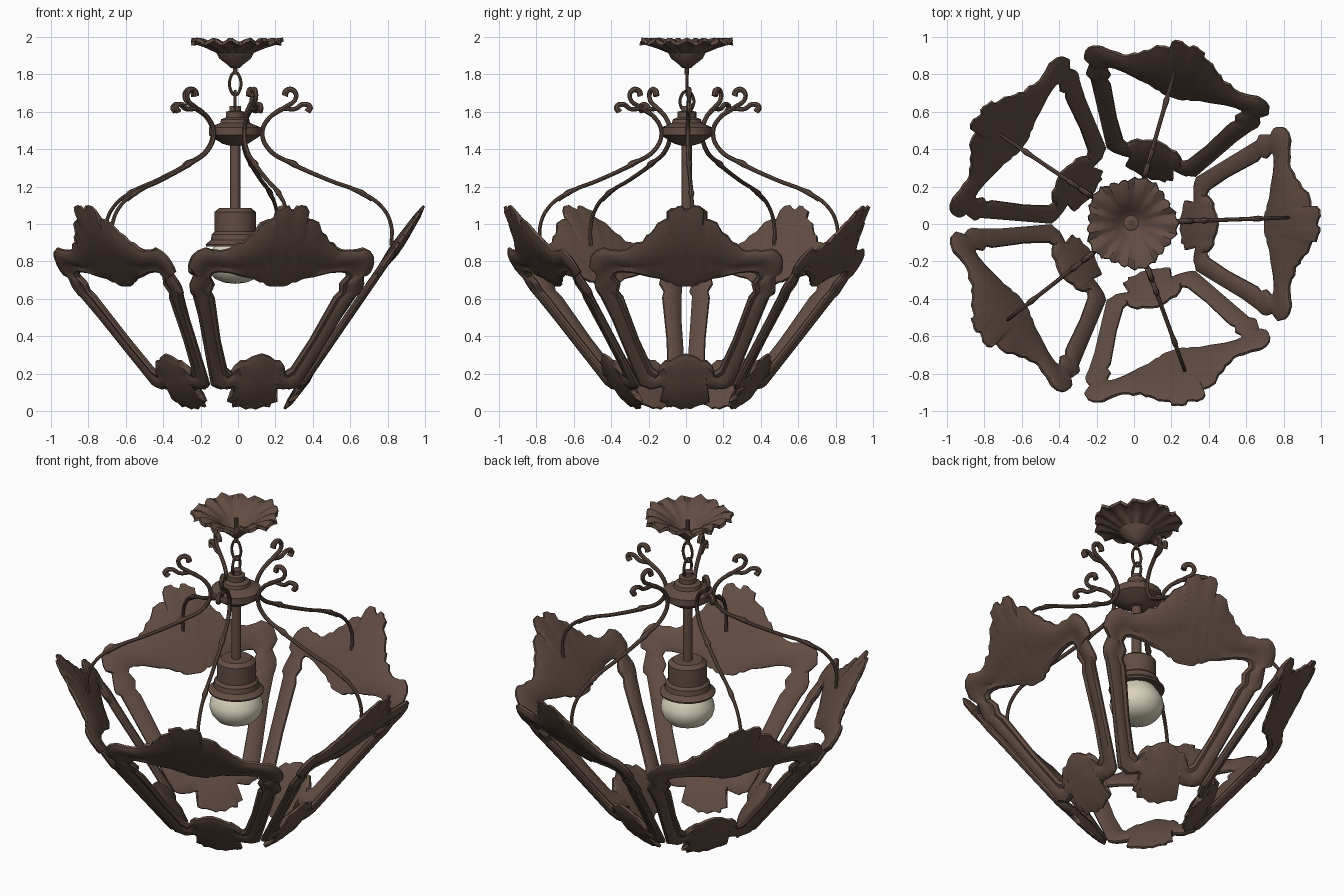
import bpy, bmesh, math, random
from mathutils import Vector

if "Cube" in bpy.data.objects:
    bpy.data.objects.remove(bpy.data.objects["Cube"])

random.seed(4)
CX, CY = -0.015, 0.005
TAU = 2 * math.pi


def material(name, rgb):
    m = bpy.data.materials.new(name)
    m.diffuse_color = (*rgb, 1)
    m.use_nodes = True
    m.node_tree.nodes["Principled BSDF"].inputs["Base Color"].default_value = m.diffuse_color
    return m


BRONZE = material("dark_bronze", (0.122, 0.075, 0.057))
GLASS = material("warm_white_glass", (0.70, 0.65, 0.51))


def add_mesh(name, bm, mat):
    bmesh.ops.remove_doubles(bm, verts=bm.verts, dist=0.0004)
    bmesh.ops.recalc_face_normals(bm, faces=bm.faces)
    me = bpy.data.meshes.new(name)
    bm.to_mesh(me)
    bm.free()
    me.materials.append(mat)
    ob = bpy.data.objects.new(name, me)
    bpy.context.collection.objects.link(ob)
    return ob


def lathe(name, profile, mat=BRONZE, n=24, ripple=None):
    """Spin (radius, z) points; ripple(angle, radius, z) may reshape each point."""
    bm = bmesh.new()
    rows = []
    for r, z in profile:
        row = []
        for i in range(n):
            a = TAU * i / n
            rr, zz = ripple(a, r, z) if ripple else (r, z)
            row.append(bm.verts.new((CX + rr * math.cos(a), CY + rr * math.sin(a), zz)))
        rows.append(row)
    for p, q in zip(rows, rows[1:]):
        for i in range(n):
            j = (i + 1) % n
            bm.faces.new((p[i], p[j], q[j], q[i]))
    return add_mesh(name, bm, mat)


def tube(name, paths, angle=0, closed=False):
    """Paths of (radius, z, thickness) in a vertical plane turned by angle."""
    cu = bpy.data.curves.new(name, 'CURVE')
    cu.dimensions = '3D'
    cu.bevel_depth = 1.0
    cu.bevel_resolution = 2
    cu.resolution_u = 5
    cu.use_fill_caps = True
    for path in paths:
        sp = cu.splines.new('BEZIER')
        sp.bezier_points.add(len(path) - 1)
        sp.use_cyclic_u = closed
        for bp, (r, z, t) in zip(sp.bezier_points, path):
            bp.co = (CX + r * math.cos(angle), CY + r * math.sin(angle), z)
            bp.radius = t
            bp.handle_left_type = bp.handle_right_type = 'AUTO'
    tmp = bpy.data.objects.new(name + "_curve", cu)
    bpy.context.collection.objects.link(tmp)
    dg = bpy.context.evaluated_depsgraph_get()
    me = bpy.data.meshes.new_from_object(tmp.evaluated_get(dg))
    bpy.data.objects.remove(tmp)
    me.materials.clear()
    me.materials.append(BRONZE)
    ob = bpy.data.objects.new(name, me)
    bpy.context.collection.objects.link(ob)
    return ob


# --- ornate frame panels: half outline as (across, height), outer and inner edge
OUTER = [(0, 1.08), (.05, 1.10), (.09, 1.075), (.10, 1.03), (.16, 1.0), (.20, .95),
         (.24, .91), (.30, .87), (.36, .855), (.45, .865), (.51, .83), (.525, .77),
         (.485, .73), (.48, .65), (.45, .62), (.35, .38), (.25, .14), (.20, .12),
         (.12, .125), (.10, .09), (.135, .06), (.10, .03), (.05, .03), (0, .01)]
INNER = [(0, .67), (.02, .67), (.04, .67), (.06, .675), (.08, .69), (.10, .69),
         (.14, .71), (.20, .72), (.28, .74), (.34, .745), (.37, .74), (.38, .72),
         (.35, .68), (.36, .64), (.335, .61), (.25, .38), (.18, .23), (.15, .21),
         (.14, .24), (.11, .27), (.08, .27), (.05, .29), (.02, .30), (0, .305)]
# cross-section: (fraction from outer to inner edge, relief off the panel plane)
SECTION = [(0, .006), (.12, .020), (.35, .024), (.55, .020), (.70, .012), (.88, .018),
           (1, .006), (1, -.006), (.85, -.016), (.5, -.020), (.15, -.016), (0, -.006)]


def full_loop(half):
    pts = half + [(-v, z) for v, z in half[-2:0:-1]]
    out = []
    for (a, b), (c, d) in zip(pts, pts[1:] + pts[:1]):
        out += [(a, b), ((a + c) / 2, (b + d) / 2)]
    return out


def ragged(pts):
    """Uneven cast-leaf edge on the ornaments, straight side bars left clean."""
    res = []
    for v, z in pts:
        j = 0 if .14 <= z < .62 else .009
        res.append((v + random.uniform(-j, j), max(.008, min(1.1, z + random.uniform(-j, j)))))
    return res


OUT_LOOP, IN_LOOP = ragged(full_loop(OUTER)), full_loop(INNER)


def panel(name, angle):
    bm = bmesh.new()
    rad = Vector((math.cos(angle), math.sin(angle), 0))
    tan = Vector((-math.sin(angle), math.cos(angle), 0))
    nrm = rad * .824 - Vector((0, 0, .566))
    rings = []
    for t, h in SECTION:
        ring = []
        for (vo, zo), (vi, zi) in zip(OUT_LOOP, IN_LOOP):
            v, z = vo + (vi - vo) * t, zo + (zi - zo) * t
            swell = .014 * math.exp(-(v / .2) ** 2 - ((z - .86) / .1) ** 2)
            swell += .012 * math.exp(-(v / .1) ** 2 - ((z - .2) / .06) ** 2)
            off = h + (swell if h > 0 else -swell * .5)
            p = Vector((CX, 0, z)) + rad * (.255 + .687 * z) + tan * v + nrm * off
            p.z = max(p.z, 0)
            ring.append(bm.verts.new(p))
        rings.append(ring)
    n = len(OUT_LOOP)
    for p, q in zip(rings, rings[1:] + rings[:1]):
        for i in range(n):
            j = (i + 1) % n
            bm.faces.new((p[i], p[j], q[j], q[i]))
    return add_mesh(name, bm, BRONZE)


# --- scrolled arms from hub to panels
ARM = [(.265, 1.685, .017), (.275, 1.712, .016), (.31, 1.715, .014), (.325, 1.675, .012),
       (.26, 1.62, .012), (.18, 1.565, .012), (.145, 1.49, .012), (.18, 1.40, .012),
       (.30, 1.325, .012), (.50, 1.235, .011), (.68, 1.165, .011), (.79, 1.085, .010),
       (.835, .99, .010), (.835, .885, .010)]
CURL = [(.19, 1.575, .010), (.25, 1.615, .012), (.32, 1.615, .012), (.365, 1.64, .013),
        (.40, 1.625, .015), (.385, 1.60, .017)]
BUD = [(.27, 1.34, .012), (.315, 1.32, .018), (.355, 1.29, .006)]
LEAF = [(.62, 1.19, .010), (.68, 1.165, .016), (.73, 1.125, .006)]

for k in range(5):
    panel("frame_panel_%d" % (k + 1), TAU * k / 5)
    tube("scroll_arm_%d" % (k + 1), [ARM, CURL, BUD, LEAF], TAU * k / 5 + math.radians(2))


# --- ceiling canopy: open scalloped funnel
def scallop(a, r, z):
    w = max(0, (r - .09) / .15)
    wave = .05 * math.cos(5 * a + .3) + .035 * math.cos(25 * a)
    return r * (1 + wave * w), z + w * .012 * math.cos(15 * a)


lathe("ceiling_canopy",
      [(0, 1.83), (.025, 1.835), (.04, 1.85), (.085, 1.885), (.10, 1.915), (.16, 1.945),
       (.215, 1.968), (.24, 1.965), (.236, 1.985), (.20, 1.983), (.15, 1.96), (.095, 1.93),
       (.07, 1.89), (.04, 1.87), (.03, 1.875), (0, 1.875)], n=80, ripple=scallop)
lathe("canopy_rod", [(0, 1.80), (.012, 1.80), (.012, 1.95), (0, 1.95)], n=8)


# --- chain links
def link(name, z0, z1, w, angle):
    c = .02
    pts = [(-w, z0 + c), (0, z0), (w, z0 + c), (w, z1 - c), (0, z1), (-w, z1 - c)]
    tube(name, [[(r, z, .008) for r, z in pts]], angle, True)


link("chain_link_upper", 1.69, 1.81, .022, 0)
link("chain_link_lower", 1.60, 1.71, .028, math.pi / 2)

# --- hub, stem, socket and bulb
lathe("hub", [(0, 1.63), (.03, 1.63), (.03, 1.605), (.05, 1.60), (.05, 1.57), (.075, 1.56),
              (.08, 1.54), (.14, 1.515), (.14, 1.475), (.07, 1.43), (.035, 1.42), (0, 1.42)], n=20)
lathe("stem", [(0, 1.44), (.028, 1.44), (.028, 1.06), (0, 1.06)], n=16)
lathe("lamp_socket", [(0, 1.085), (.085, 1.085), (.11, 1.065), (.11, .96), (.125, .945),
                      (.13, .915), (.158, .89), (.155, .88), (.10, .89), (0, .89)], n=24)
lathe("light_bulb", [(0, .90), (.10, .90), (.125, .86), (.148, .82), (.152, .785), (.14, .745),
                     (.11, .708), (.06, .687), (0, .68)], GLASS, n=28)

# --- smooth shading with crisp edges
for ob in bpy.data.objects:
    ob.select_set(ob.type == 'MESH')
    bpy.context.view_layer.objects.active = ob
bpy.ops.object.shade_smooth_by_angle(angle=math.radians(35))
